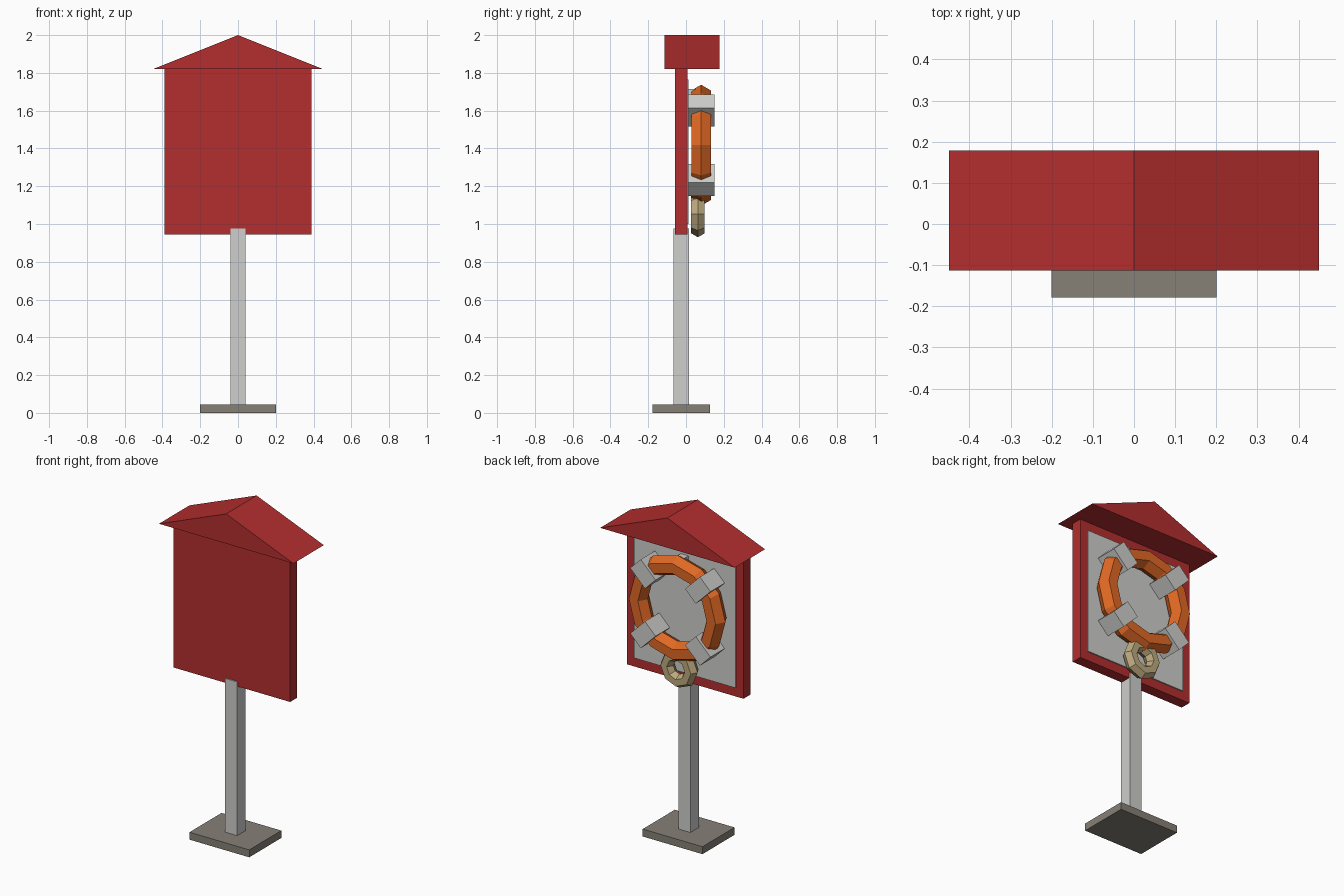
import bpy, bmesh, math
from mathutils import Matrix, Vector

if "Cube" in bpy.data.objects:
    bpy.data.objects.remove(bpy.data.objects["Cube"])


def material(name, rgb):
    m = bpy.data.materials.new(name)
    m.diffuse_color = (*rgb, 1)
    m.use_nodes = True
    m.node_tree.nodes["Principled BSDF"].inputs["Base Color"].default_value = m.diffuse_color
    return m


RED = material("red paint", (0.456, 0.027, 0.028))
GREY = material("light grey", (0.62, 0.62, 0.61))
CONCRETE = material("concrete", (0.24, 0.215, 0.18))
ORANGE = material("orange", (0.75, 0.14, 0.018))
ROPE = material("rope tan", (0.51, 0.40, 0.21))


def finish(name, bm, mat):
    bmesh.ops.recalc_face_normals(bm, faces=bm.faces[:])
    mesh = bpy.data.meshes.new(name)
    bm.to_mesh(mesh)
    bm.free()
    mesh.materials.append(mat)
    ob = bpy.data.objects.new(name, mesh)
    bpy.context.collection.objects.link(ob)
    return ob


def box(name, lo, hi, mat, turn=0.0):
    """Box between two corners, turned about its own centre around y."""
    lo, hi = Vector(lo), Vector(hi)
    bm = bmesh.new()
    bmesh.ops.create_cube(bm, size=1)
    bmesh.ops.transform(bm, verts=bm.verts[:], matrix=(
        Matrix.Translation((lo + hi) / 2) @ Matrix.Rotation(turn, 4, 'Y')
        @ Matrix.Diagonal((*(hi - lo), 1))))
    return finish(name, bm, mat)


def ring(name, centre, major, minor, segments, mat, sides=6):
    """Faceted upright ring whose axis runs along y."""
    bm = bmesh.new()
    loops = []
    for i in range(segments):
        a = math.tau * i / segments
        loop = []
        for j in range(sides):
            b = math.tau * j / sides
            r = major + minor * math.cos(b)
            p = Vector((r * math.cos(a), minor * math.sin(b), r * math.sin(a)))
            loop.append(bm.verts.new(p + Vector(centre)))
        loops.append(loop)
    for i in range(segments):
        p, q = loops[i], loops[(i + 1) % segments]
        for j in range(sides):
            k = (j + 1) % sides
            bm.faces.new((p[j], p[k], q[k], q[j]))
    return finish(name, bm, mat)


# Stand and backing board
box("base", (-0.2, -0.178, 0), (0.2, 0.128, 0.045), CONCRETE)
box("post", (-0.04, -0.065, 0.045), (0.04, 0.015, 0.975), GREY)
box("board", (-0.39, -0.058, 0.945), (0.39, 0.007, 1.82), RED)
box("back_panel", (-0.34, 0.005, 1.0), (0.34, 0.014, 1.765), GREY)

# Gabled roof
bm = bmesh.new()
gable = bm.faces.new([bm.verts.new((x, -0.113, z))
                      for x, z in ((-0.45, 1.82), (0.45, 1.82), (0, 2.0))])
extruded = bmesh.ops.extrude_face_region(bm, geom=[gable])["geom"]
bmesh.ops.translate(bm, vec=(0, 0.291, 0),
                    verts=[v for v in extruded if isinstance(v, bmesh.types.BMVert)])
finish("roof", bm, RED)

# Life ring with four straps, hung on a peg
RING_Z, RING_R = 1.417, 0.26
ring("life_ring", (0, 0.08, RING_Z), RING_R, 0.06, 12, ORANGE)
for i in range(4):
    a = math.radians(45 + 90 * i)
    x, z = RING_R * math.cos(a), RING_Z + RING_R * math.sin(a)
    box(f"strap_{i + 1}", (x - 0.07, 0.014, z - 0.05),
        (x + 0.07, 0.15, z + 0.05), GREY, -a)
box("peg", (-0.025, 0.01, 1.65), (0.025, 0.075, 1.715), GREY)

# Rope loop below the life ring
ring("rope_loop", (0, 0.063, 1.052), 0.081, 0.041, 8, ROPE)
